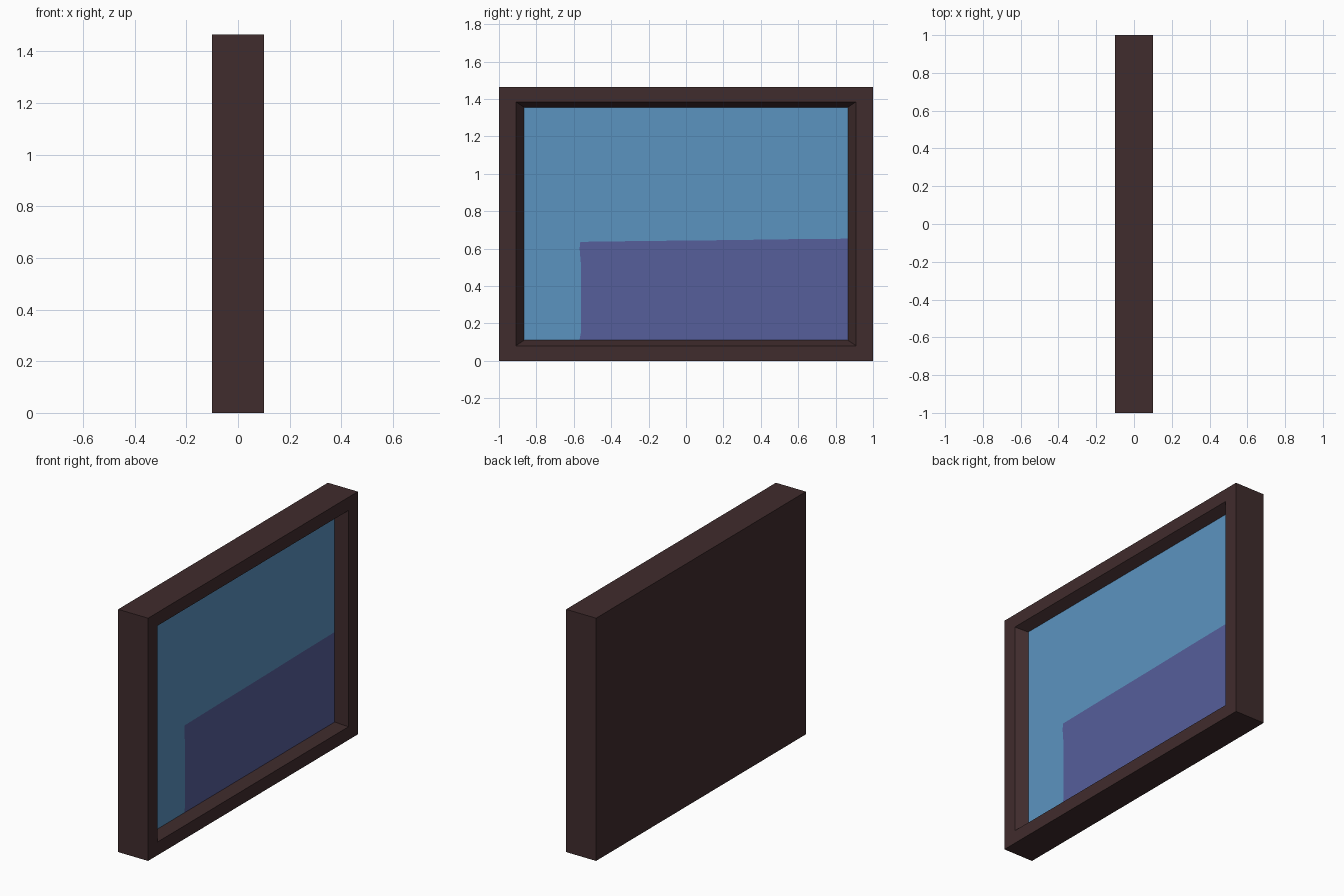
import bpy, bmesh

if "Cube" in bpy.data.objects:
    bpy.data.objects.remove(bpy.data.objects["Cube"])

def material(name, rgb):
    m = bpy.data.materials.new(name)
    m.diffuse_color = (*rgb, 1)
    m.use_nodes = True
    m.node_tree.nodes["Principled BSDF"].inputs["Base Color"].default_value = m.diffuse_color
    return m

brown = material("dark_brown_wood", (0.051, 0.025, 0.026))
blue = material("sky_blue", (0.105, 0.292, 0.527))
purple = material("muted_purple", (0.093, 0.112, 0.328))

def add_object(name, bm, mats):
    me = bpy.data.meshes.new(name)
    bm.to_mesh(me)
    bm.free()
    for m in mats:
        me.materials.append(m)
    ob = bpy.data.objects.new(name, me)
    bpy.context.collection.objects.link(ob)
    return ob

def ring(bm, x, half, low, high):
    return [bm.verts.new((x, y, z)) for y, z in
            ((-half, low), (half, low), (half, high), (-half, high))]

# Frame: solid back, flat front border, sloped recess walls
PANEL_X, HALF, LOW, HIGH = 0.04, 0.865, 0.11, 1.355
bm = bmesh.new()
rings = [ring(bm, -0.1, 1.0, 0.0, 1.465),
         ring(bm, 0.1, 1.0, 0.0, 1.465),
         ring(bm, 0.1, 0.91, 0.08, 1.385),
         ring(bm, PANEL_X, HALF, LOW, HIGH)]
bm.faces.new(rings[0][::-1])
for a, b in zip(rings, rings[1:]):
    for i in range(4):
        j = (i + 1) % 4
        bm.faces.new((a[i], a[j], b[j], b[i]))
add_object("picture_frame", bm, [brown])

# Picture: two faces sharing the slightly uneven painted edge
bm = bmesh.new()
def verts(points):
    return [bm.verts.new((PANEL_X, y, z)) for y, z in points]
edge = verts([(-0.57, LOW), (-0.562, 0.15), (-0.562, 0.52), (-0.569, 0.60),
              (-0.565, 0.636), (-0.20, 0.641), (0.20, 0.645), (0.55, 0.650),
              (HALF, 0.653)])
corner = verts([(HALF, LOW)])
sky = verts([(HALF, HIGH), (-HALF, HIGH), (-HALF, LOW)])
bm.faces.new(edge[:1] + corner + edge[:0:-1]).material_index = 1
bm.faces.new(edge + sky).material_index = 0
bm.normal_update()
for f in bm.faces:
    if f.normal.x < 0:
        f.normal_flip()
add_object("painted_picture", bm, [blue, purple])
